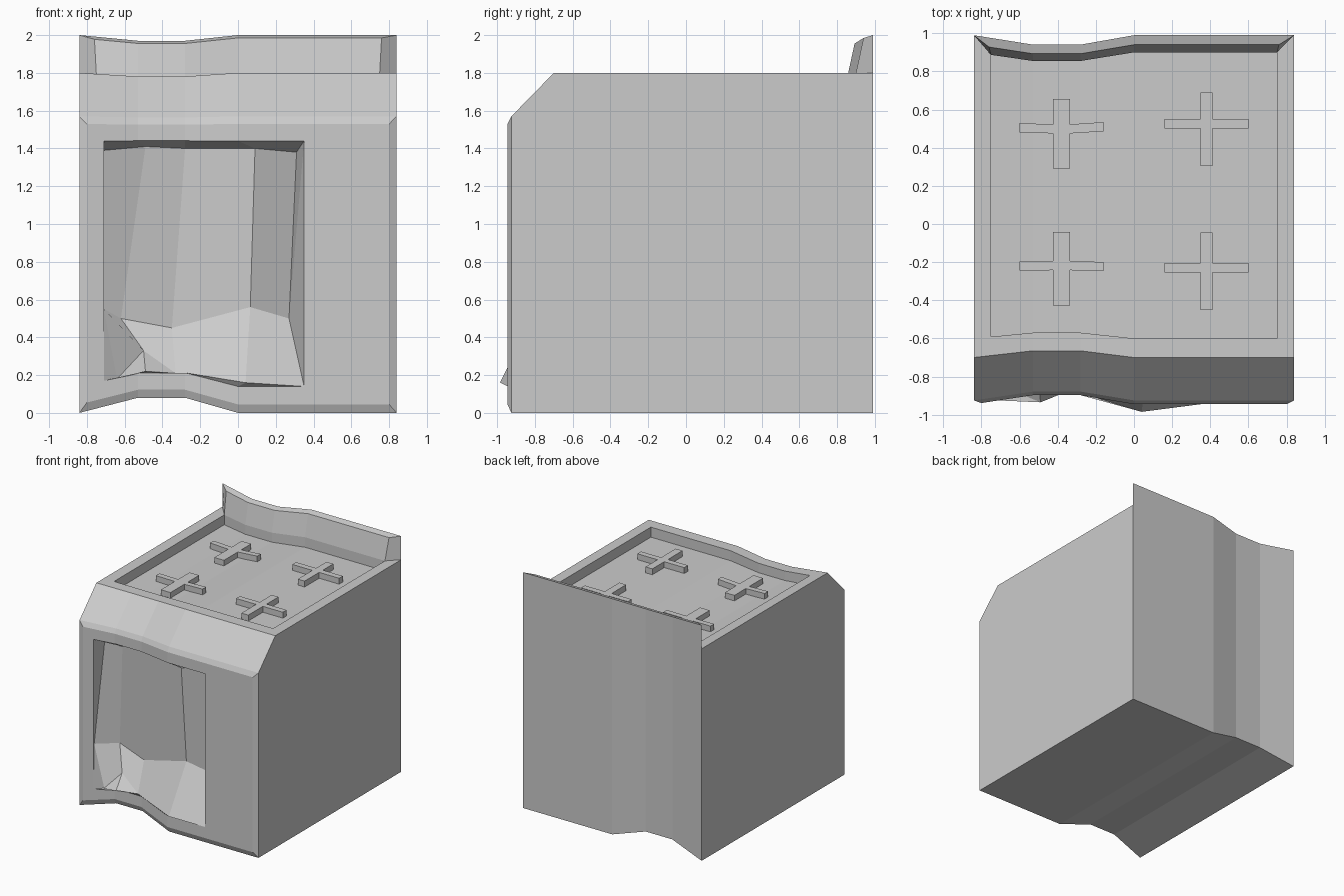
import bpy, bmesh

if "Cube" in bpy.data.objects:
    bpy.data.objects.remove(bpy.data.objects["Cube"])

CUTS = (-0.53, -0.28, 0.0)          # stations of the dent across the width


def dent(x, y, z):
    """Squash the stove towards its middle over the dented band."""
    if x < -0.53:
        d = (x + 0.84) / 0.31
    elif x < -0.28:
        d = 1.0
    else:
        d = max(0.0, -x / 0.28)
    return (x, y * (1 - 0.05 * d), z + d * (0.08 - 0.055 * z))


def row(x0, x1, y, z):
    return [dent(x, y, z) for x in (x0, *CUTS, x1)]


def loop(low, high):
    return low + high[::-1]


bm = bmesh.new()


def face(pts):
    bm.faces.new([bm.verts.new(p) for p in pts])


def strip(a, b):
    for i in range(len(a) - 1):
        face([a[i], a[i + 1], b[i + 1], b[i]])


def bridge(a, b, skip=()):
    n = len(a)
    for i in range(n):
        if i not in skip:
            j = (i + 1) % n
            face([a[i], a[j], b[j], b[i]])


def finish(name):
    global bm
    bmesh.ops.remove_doubles(bm, verts=bm.verts, dist=0.0005)
    bmesh.ops.recalc_face_normals(bm, faces=bm.faces)
    me = bpy.data.meshes.new(name)
    bm.to_mesh(me)
    bm.free()
    bm = bmesh.new()
    ob = bpy.data.objects.new(name, me)
    bpy.context.collection.objects.link(ob)
    return ob


# Main shell: floor, back, front chamfer and sides
W = 0.84
f_low, f_high = row(-W, W, -0.925, 0), row(-W, W, -0.925, 1.57)
b_low, b_mid, b_top = (row(-W, W, 0.99, z) for z in (0, 1.8, 2.0))
t_front = row(-W, W, -0.70, 1.8)
strip(f_low, b_low)
strip(b_low, b_mid)
strip(b_mid, b_top)
strip(f_high, t_front)
for e in (0, -1):
    face([r[e] for r in (f_low, b_low, b_mid, t_front, f_high)])

# Raised door frame around the window opening
door = loop(row(-0.80, 0.80, -0.945, 0.045), row(-0.80, 0.80, -0.945, 1.53))
rim_low = row(-0.71, 0.35, -0.945, 0.14)
rim_high = row(-0.71, 0.35, -0.945, 1.44)
bridge(loop(f_low, f_high), door)
bridge(door, loop(rim_low, rim_high))

# Crumpled window: upper, middle, floor and lip folds
upper = [(-0.71, -0.77, 1.39), (-0.49, -0.85, 1.41), (-0.28, -0.72, 1.40),
         (0.09, -0.89, 1.40), (0.31, -0.74, 1.38)]
middle = [(-0.71, -0.915, 0.55), (-0.62, -0.70, 0.50), (-0.35, -0.76, 0.45),
          (0.065, -0.785, 0.56), (0.27, -0.745, 0.50)]
tip = (0.04, -0.985, 0.16)
crease = (-0.33, -0.87, 0.21)
floor = [(-0.64, -0.88, 0.18), (-0.50, -0.84, 0.33), crease, tip, rim_low[-1]]
lip = [rim_low[0], (-0.49, -0.935, 0.22), crease, tip, rim_low[-1]]
strip(rim_high, upper)
strip(upper, middle)
strip(middle, floor)


def patch(pts):
    """Add a face, leaving out repeated corners."""
    pts = list(dict.fromkeys(pts))
    if len(pts) > 2:
        face(pts)


for a, b in ((floor, lip), (lip, rim_low)):
    for i in range(4):
        patch((a[i], a[i + 1], b[i + 1], b[i]))
patch((rim_high[0], upper[0], middle[0]))
patch((rim_high[0], middle[0], rim_low[0]))
patch((middle[0], floor[0], rim_low[0]))
patch((rim_high[-1], upper[-1], middle[-1]))
patch((rim_high[-1], middle[-1], rim_low[-1]))

# Recessed cooktop tray
tray_f, tray_b = row(-0.75, 0.75, -0.60, 1.8), row(-0.75, 0.75, 0.90, 1.8)
pan_f, pan_b = row(-0.75, 0.75, -0.60, 1.715), row(-0.75, 0.75, 0.90, 1.715)
bridge(loop(t_front, b_mid), loop(tray_f, tray_b), skip=(5, 6, 7, 8))
bridge(loop(tray_f, tray_b), loop(pan_f, pan_b))
strip(pan_f, pan_b)

# Back panel with slanted face and mitred ends
panel = row(-0.76, 0.76, 0.94, 1.985)
strip(tray_b, panel)
strip(panel, b_top)
for e in (0, -1):
    face([r[e] for r in (tray_b, panel, b_top, b_mid)])
finish("stove_body")


# Four cross-shaped burners
def burner(name, cx, y0, y1, cy, w):
    h, ax = 0.025, 0.22
    right = [(w, y0), (w, cy - h), (ax, cy - h), (ax, cy + h), (w, cy + h), (w, y1)]
    outline = right + [(-x, y) for x, y in right[::-1]]
    low, high = ([dent(cx + x, y, z) for x, y in outline] for z in (1.70, 1.765))
    bridge(low, high)
    for pts in (low, high):
        face([pts[i] for i in (0, 1, 4, 5, 6, 7, 10, 11)])
        face(pts[1:5])
        face(pts[7:11])
    finish(name)


for side, cx, w in (("left", -0.38, 0.045), ("right", 0.38, 0.032)):
    burner("burner_front_" + side, cx, -0.45, -0.045, -0.23, w)
    burner("burner_back_" + side, cx, 0.305, 0.69, 0.525, w)
